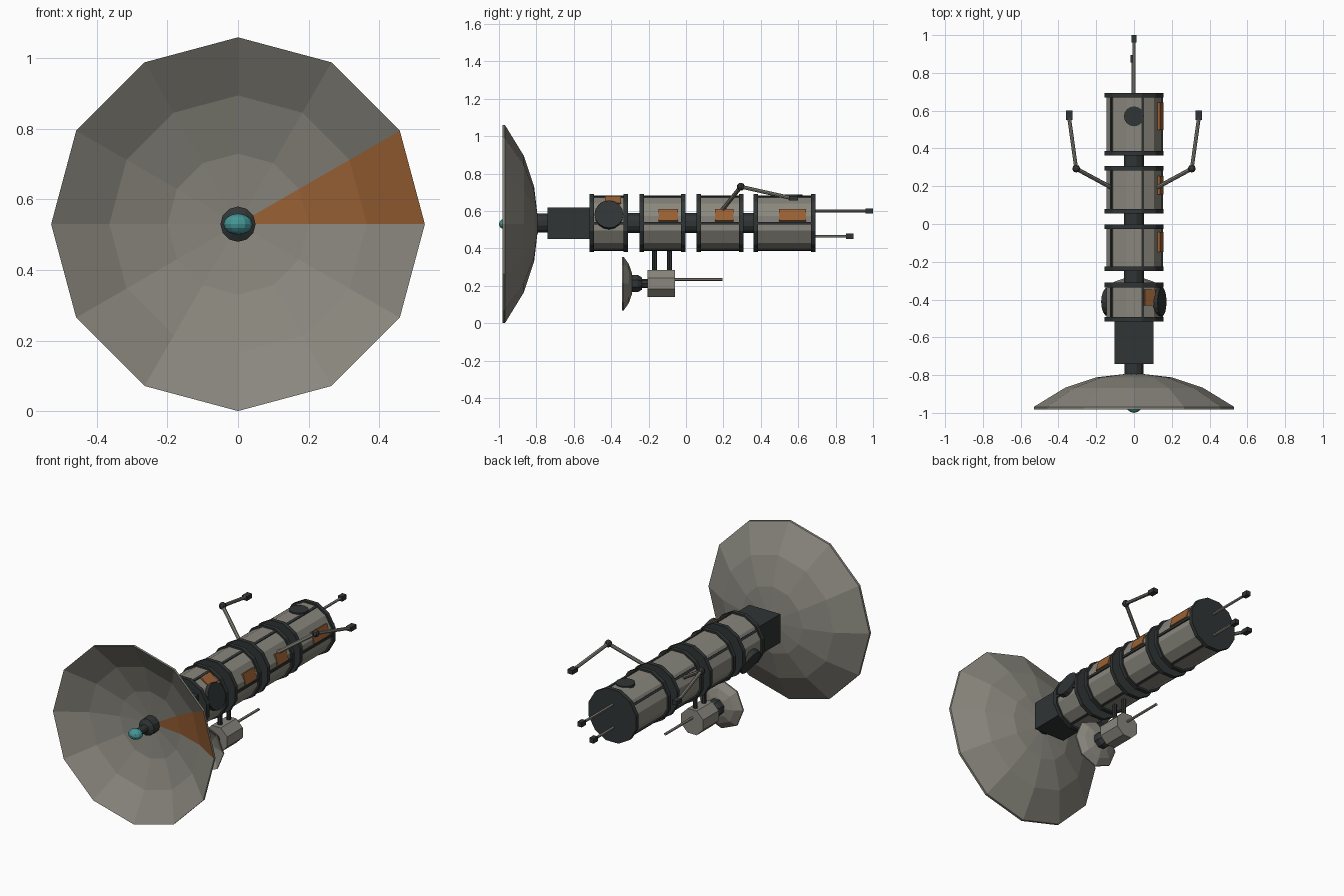
import bpy, bmesh
from math import sin, cos, pi, radians
from mathutils import Vector, Matrix

if "Cube" in bpy.data.objects:
    bpy.data.objects.remove(bpy.data.objects["Cube"])

AX = 0.535   # height of the main axis


def material(name, rgb):
    m = bpy.data.materials.new(name)
    m.diffuse_color = (*rgb, 1)
    m.use_nodes = True
    m.node_tree.nodes["Principled BSDF"].inputs["Base Color"].default_value = m.diffuse_color
    return m


HULL = material("hull", (0.25, 0.24, 0.205))
DARK = material("dark", (0.03, 0.035, 0.035))
ORANGE = material("orange", (0.32, 0.12, 0.035))
TEAL = material("teal", (0.06, 0.30, 0.30))


def finish(name, bm, *mats):
    bmesh.ops.recalc_face_normals(bm, faces=bm.faces)
    me = bpy.data.meshes.new(name)
    bm.to_mesh(me)
    bm.free()
    for m in mats:
        me.materials.append(m)
    ob = bpy.data.objects.new(name, me)
    bpy.context.collection.objects.link(ob)
    return ob


def lathe(name, prof, n, mat, z=AX, phase=0.0, closed=False, accent=None):
    """Turn a (radius, y) profile round the y axis at height z."""
    bm = bmesh.new()
    rings = [[bm.verts.new((r * cos(phase + 2 * pi * i / n), y,
                            z + r * sin(phase + 2 * pi * i / n)))
              for i in range(n)] for r, y in prof]
    pairs = list(zip(rings, rings[1:]))
    if closed:
        pairs.append((rings[-1], rings[0]))
    for k, (a, b) in enumerate(pairs):
        for i in range(n):
            j = (i + 1) % n
            f = bm.faces.new((a[i], a[j], b[j], b[i]))
            if accent and i == 0 and k in accent:
                f.material_index = 1
    if not closed:
        bm.faces.new(rings[0])
        bm.faces.new(rings[-1])
    return finish(name, bm, mat, ORANGE)


def rod(name, a, b, r, mat, n=8):
    a, b = Vector(a), Vector(b)
    bm = bmesh.new()
    d = b - a
    mx = Matrix.Translation((a + b) / 2) @ d.to_track_quat('Z', 'Y').to_matrix().to_4x4()
    bmesh.ops.create_cone(bm, cap_ends=True, segments=n, radius1=r, radius2=r,
                          depth=d.length, matrix=mx)
    return finish(name, bm, mat)


def box(name, c, size, mat, ang=0.0):
    bm = bmesh.new()
    mx = (Matrix.Translation(c) @ Matrix.Rotation(-ang, 4, 'Y')
          @ Matrix.Diagonal((*size, 1)))
    bmesh.ops.create_cube(bm, size=1, matrix=mx)
    return finish(name, bm, mat)


def ball(name, c, size, mat, n=12):
    bm = bmesh.new()
    bmesh.ops.create_uvsphere(bm, u_segments=n, v_segments=8, radius=1,
                              matrix=Matrix.Translation(c) @ Matrix.Diagonal((*size, 1)))
    return finish(name, bm, mat)


def radial(r, deg, y):
    a = radians(deg)
    return (r * cos(a), y, AX + r * sin(a))


def hull_plate(name, deg, y, length, width, mat, r0=0.125, r1=0.153):
    box(name, radial((r0 + r1) / 2, deg, y), (r1 - r0, length, width), mat, radians(deg))


# Main dish: a thin faceted shell with one orange wedge inside
lathe("main_dish", [(0.03, -0.805), (0.2, -0.825), (0.365, -0.88), (0.53, -0.982),
                    (0.53, -0.968), (0.365, -0.867), (0.2, -0.812), (0.03, -0.792)],
      12, HULL, z=0.53, closed=True, accent=(0, 1, 2))
# Feed horn with teal tip
lathe("feed_hub", [(0.05, -0.79), (0.05, -0.86), (0.022, -0.875), (0.022, -0.95)],
      12, DARK, z=0.53)
ball("feed_tip", (0, -0.963, 0.53), (0.041, 0.037, 0.03), TEAL)

# Dish neck and equipment box
lathe("dish_neck", [(0.053, -0.80), (0.053, -0.73)], 12, DARK, phase=pi / 12)
box("equipment_box", (0, -0.62, AX), (0.205, 0.24, 0.17), DARK)

# Four hull modules with end flanges and dark seams
MODULES = [(-0.515, -0.312), (-0.248, -0.003), (0.057, 0.307), (0.363, 0.692)]
for k, (y0, y1) in enumerate(MODULES):
    lathe(f"module_{k}", [(0.150, y0), (0.150, y1)], 12, HULL, phase=pi / 12)
    for side, f0 in (("front", y0), ("rear", y1 - 0.022)):
        lathe(f"flange_{side}_{k}", [(0.161, f0 - 0.001), (0.161, f0 + 0.023)],
              12, DARK, phase=pi / 12)
    for s in range(5):
        hull_plate(f"seam_{k}_{s}", 72 * s, (y0 + y1) / 2, y1 - y0 - 0.01, 0.014, DARK)
lathe("connector_tunnel", [(0.055, -0.5), (0.055, 0.4)], 12, DARK, phase=pi / 12)

# Orange panels
for k, (y, length) in enumerate([(-0.095, 0.105), (0.205, 0.1), (0.57, 0.145)]):
    hull_plate(f"orange_panel_{k}", 17, y, length, 0.066, ORANGE)
hull_plate("orange_panel_front", 56, -0.39, 0.085, 0.066, ORANGE)

# Round hatches
for name, deg, y, r, top in (("side_hatch_right", 18, -0.412, 0.077, 0.156),
                             ("side_hatch_left", 207, -0.412, 0.077, 0.156),
                             ("top_hatch", 90, 0.57, 0.053, 0.152)):
    rod(name, radial(0.10, deg, y), radial(top, deg, y), r, DARK, 16)

# Pair of jointed arms
for side, s in (("right", 1), ("left", -1)):
    shoulder = (s * 0.115, 0.19, 0.60)
    elbow = (s * 0.306, 0.293, 0.73)
    hand = (s * 0.343, 0.56, 0.67)
    rod(f"upper_arm_{side}", shoulder, elbow, 0.011, HULL)
    rod(f"forearm_{side}", elbow, hand, 0.010, HULL)
    ball(f"elbow_{side}", elbow, (0.021,) * 3, DARK, 8)
    box(f"hand_{side}", (s * 0.343, 0.575, 0.668), (0.033, 0.05, 0.025), DARK)

# Rear antennas
for k, (x, z, y) in enumerate([(0, 0.60, 0.98), (-0.005, 0.465, 0.875)]):
    rod(f"antenna_{k}", (x, 0.68, z), (x, y, z), 0.008, HULL, 6)
    box(f"antenna_tip_{k}", (x, y, z), (0.028, 0.04, 0.028), DARK)

# Small probe hanging below on two struts
PZ = 0.212
for k, y in enumerate((-0.168, -0.088)):
    rod(f"probe_strut_{k}", (0, y, 0.27), (0, y, 0.41), 0.013, DARK)
lathe("probe_body", [(0.078, -0.205), (0.078, -0.058)], 8, HULL, z=PZ, phase=pi / 8)
lathe("probe_neck", [(0.025, -0.26), (0.025, -0.2)], 8, DARK, z=PZ)
lathe("probe_hub", [(0.05, -0.29), (0.05, -0.258), (0.035, -0.235)], 8, DARK,
      z=PZ, phase=pi / 8)
lathe("probe_dish", [(0.01, -0.295), (0.06, -0.3), (0.105, -0.316), (0.143, -0.341),
                     (0.143, -0.333), (0.105, -0.306), (0.06, -0.29), (0.01, -0.285)],
      8, HULL, z=PZ, closed=True)
rod("probe_boom", (0, -0.07, 0.235), (0, 0.195, 0.235), 0.008, HULL, 6)
